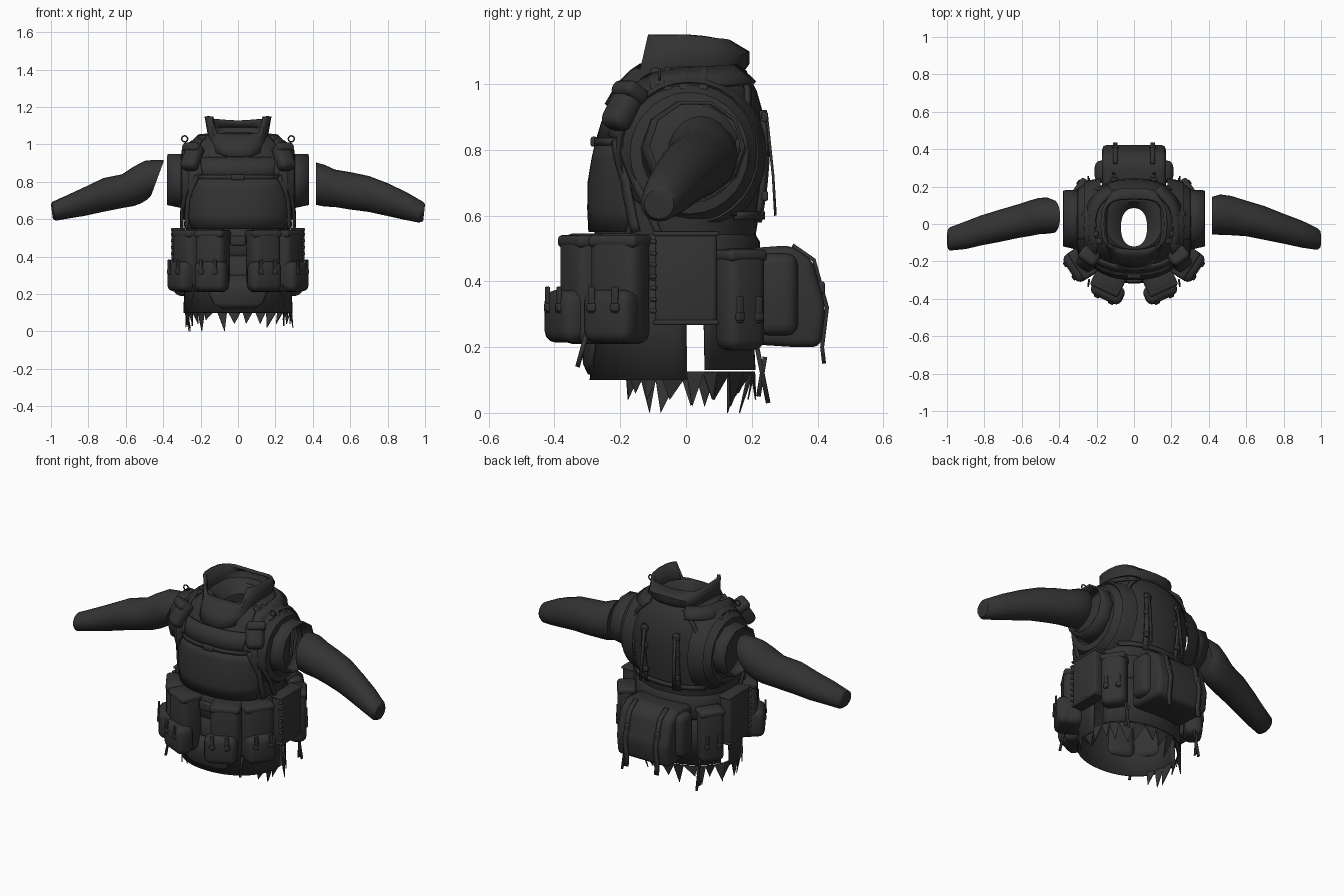
import bpy, bmesh, math, random
from mathutils import Vector, Matrix

random.seed(4)
if "Cube" in bpy.data.objects:
    bpy.data.objects.remove(bpy.data.objects["Cube"], do_unlink=True)

# Single dark cloth colour
CLOTH = (0.033, 0.033, 0.033, 1)
cloth = bpy.data.materials.new("dark_grey_cloth")
cloth.use_nodes = True
cloth.diffuse_color = CLOTH
shader = cloth.node_tree.nodes["Principled BSDF"]
shader.inputs["Base Color"].default_value = CLOTH
shader.inputs["Roughness"].default_value = 0.9
SIDES = (("left", 1), ("right", -1))


def finish(name, bm, thickness=0, smooth=True, angle=40):
    bmesh.ops.recalc_face_normals(bm, faces=bm.faces[:])
    mesh = bpy.data.meshes.new(name)
    bm.to_mesh(mesh)
    bm.free()
    mesh.materials.append(cloth)
    obj = bpy.data.objects.new(name, mesh)
    bpy.context.collection.objects.link(obj)
    if smooth:
        bpy.ops.object.select_all(action='DESELECT')
        obj.select_set(True)
        bpy.context.view_layer.objects.active = obj
        bpy.ops.object.shade_smooth_by_angle(angle=math.radians(angle))
    if thickness:
        shell = obj.modifiers.new("thickness", 'SOLIDIFY')
        shell.thickness = thickness
        shell.offset = 0
    return obj


def loft(name, rings, closed=True, caps=False, thickness=0):
    bm = bmesh.new()
    rows = [[bm.verts.new(p) for p in ring] for ring in rings]
    count = len(rows[0])
    for low, high in zip(rows, rows[1:]):
        for i in range(count if closed else count - 1):
            j = (i + 1) % count
            bm.faces.new((low[i], low[j], high[j], high[i]))
    if caps:
        bm.faces.new(rows[0])
        bm.faces.new(rows[-1])
    return finish(name, bm, thickness)


def box(name, size, matrix, bevel=0.02):
    bm = bmesh.new()
    bmesh.ops.create_cube(bm, size=1)
    bmesh.ops.scale(bm, vec=size, verts=bm.verts[:])
    bmesh.ops.bevel(bm, geom=bm.edges[:], offset=min(bevel, min(size) * 0.4),
                    segments=3, profile=0.5, affect='EDGES')
    bm.transform(matrix)
    return finish(name, bm)


def place(x, y, z, turn=0, tilt=0):
    return (Matrix.Translation((x, y, z)) @ Matrix.Rotation(math.radians(turn), 4, 'Z')
            @ Matrix.Rotation(math.radians(tilt), 4, 'X'))


def ribbon(name, points, normals, width, thickness=0.012):
    left, right = [], []
    for i, p in enumerate(points):
        along = points[min(i + 1, len(points) - 1)] - points[max(i - 1, 0)]
        across = along.cross(normals[i]).normalized() * width / 2
        left.append(p - across)
        right.append(p + across)
    return loft(name, [left, right], closed=False, thickness=thickness)


# Torso stations: height, half width, front y, back y
TORSO = [(0.46, 0.26, -0.27, 0.2), (0.56, 0.28, -0.28, 0.215), (0.68, 0.29, -0.285, 0.235),
         (0.8, 0.295, -0.265, 0.245), (0.9, 0.29, -0.235, 0.238), (0.98, 0.265, -0.195, 0.215),
         (1.03, 0.21, -0.16, 0.19), (1.06, 0.15, -0.135, 0.165)]


def soft(v, power):
    return math.copysign(abs(v) ** power, v)


def oval(angle, z, half, front, back, power=0.88):
    a = math.radians(angle)
    return Vector((half * soft(math.sin(a), power),
                   (front + back) / 2 - (back - front) / 2 * soft(math.cos(a), power), z))


def surf(angle, z, lift=0):
    for low, high in zip(TORSO, TORSO[1:]):
        if z <= high[0]:
            break
    t = (z - low[0]) / (high[0] - low[0])
    half, front, back = (low[k] + (high[k] - low[k]) * t for k in (1, 2, 3))
    return oval(angle, z, half + lift, front - lift, back + lift)


def body_strap(name, stops, width, lift=0.012):
    points = []
    for (a, z), (b, w) in zip(stops, stops[1:]):
        points += [surf(a + (b - a) * i / 6, z + (w - z) * i / 6, lift) for i in range(6)]
    points.append(surf(*stops[-1], lift))
    normals = [Vector((p.x, p.y, max(0, p.z - 0.9) * 2)).normalized() for p in points]
    return ribbon(name, points, normals, width)


# Torso shell with an open neck
TURN = range(0, 360, 10)
shell = [[oval(a, *s) for a in TURN] for s in TORSO]
shell += [[oval(a, *s) for a in TURN] for s in ((1.05, 0.115, -0.13, 0.12), (1.0, 0.07, -0.12, 0.085))]
loft("torso", shell)

# Belly panel and chest bib
for name, rows in (("belly_panel", ((0.55, 56), (0.62, 62), (0.7, 60), (0.77, 50), (0.82, 40))),
                   ("chest_bib", ((0.83, 46), (0.88, 48), (0.93, 44)))):
    loft(name, [[surf(h * i / 8, z, 0.01) for i in range(-8, 9)] for z, h in rows],
         closed=False, thickness=0.016)


# Collar: low front yoke, raised corner points
def collar_top(angle):
    away = min(angle, 360 - angle)
    return 1.055 if away < 40 else 1.15 - 0.03 * max(0, away - 90) / 90


STEPS = range(0, 360, 15)
DIP = {a: math.cos(math.radians(a)) for a in STEPS}
loft("collar", [
    [oval(a, 0.99 - 0.055 * DIP[a], 0.145, -0.24, 0.17, 0.8) for a in STEPS],
    [oval(a, 1.03 - 0.035 * DIP[a], 0.15, -0.205, 0.185, 0.7) for a in STEPS],
    [oval(a, 1.065 - 0.03 * DIP[a], 0.155, -0.165, 0.185, 0.6) for a in STEPS],
    [oval(a, collar_top(a), 0.17, -0.135, 0.135, 0.6) for a in STEPS]], thickness=0.018)


def side_ring(x, y, z, ry, rz, count=20, lean=0):
    turns = [math.tau * i / count for i in range(count)]
    return [(x + lean * math.sin(t), y + ry * math.cos(t), z + rz * math.sin(t)) for t in turns]


# Armholes with a flat layered edge and stub sleeves
for side, s in SIDES:
    loft("armhole_" + side, [side_ring(s * x, y, 0.79, ry, rz, 28) for x, y, ry, rz in
         ((0.18, 0.01, 0.235, 0.25), (0.25, 0.01, 0.222, 0.23), (0.268, 0.01, 0.212, 0.217),
          (0.262, 0.01, 0.206, 0.211), (0.3, 0.01, 0.18, 0.185), (0.305, 0.015, 0.15, 0.15))])
    loft("sleeve_stub_" + side, [side_ring(s * x, y, z, ry, rz, 10) for x, y, z, ry, rz in
         ((0.27, 0.02, 0.8, 0.16, 0.15), (0.378, 0.03, 0.812, 0.145, 0.138))], thickness=0.01)

# Detached sleeves: x, centre y, centre z, half depth, half height, lean
SLEEVES = {
    "left": [(0.418, 0.045, 0.79, 0.1, 0.113, 0), (0.46, 0.05, 0.78, 0.108, 0.112, 0),
             (0.52, 0.045, 0.765, 0.105, 0.1, 0), (0.6, 0.03, 0.752, 0.095, 0.1, 0),
             (0.7, 0.005, 0.735, 0.09, 0.096, 0), (0.8, -0.025, 0.705, 0.08, 0.088, 0),
             (0.9, -0.055, 0.67, 0.072, 0.075, 0), (0.98, -0.08, 0.637, 0.058, 0.055, 0.012),
             (0.995, -0.082, 0.635, 0.045, 0.045, 0.005)],
    "right": [(-0.43, 0.04, 0.82, 0.088, 0.095, 0.035), (-0.465, 0.045, 0.81, 0.097, 0.108, 0.025),
              (-0.51, 0.042, 0.798, 0.097, 0.114, 0.01), (-0.56, 0.03, 0.775, 0.095, 0.105, 0),
              (-0.62, 0.015, 0.75, 0.09, 0.09, 0), (-0.72, -0.01, 0.73, 0.086, 0.09, 0),
              (-0.82, -0.035, 0.695, 0.08, 0.077, 0), (-0.9, -0.06, 0.67, 0.074, 0.065, 0),
              (-0.985, -0.08, 0.642, 0.062, 0.05, -0.01), (-0.995, -0.08, 0.64, 0.05, 0.038, -0.005)]}
for side, stations in SLEEVES.items():
    loft("sleeve_" + side, [side_ring(x, y, z, ry, rz, 20, lean)
         for x, y, z, ry, rz, lean in stations], caps=True)

# Belt and buckle
loft("belt", [[oval(a, z, 0.285 + e, -0.285 - e, 0.22 + e) for a in TURN]
              for z, e in ((0.4, -0.01), (0.42, 0.005), (0.52, 0.005), (0.545, -0.01))])
box("belt_buckle", (0.08, 0.025, 0.05), place(0, -0.3, 0.485), 0.008)
for side, s in SIDES:
    box("buckle_clip_" + side, (0.04, 0.02, 0.035), place(s * 0.065, -0.295, 0.485, s * 10), 0.006)


# Skirt in two halves with side slits
def skirt(angle, z, lift=0):
    flare = 0.02 * (0.5 - z) / 0.4 + lift
    return oval(angle, z, 0.27 + flare, -0.27 - flare, 0.19 + flare, 0.95)


for name, start, end, low in (("skirt_front", -99, 99, 0.1), ("skirt_back", 112, 248, 0.13)):
    angles = [start + (end - start) * i / 24 for i in range(25)]
    loft(name, [[skirt(a, z) for a in angles] for z in (0.5, 0.3, low)], closed=False, thickness=0.006)

# Torn hem spikes around the sides and back
hem = bmesh.new()
a = 58
while a < 302:
    span = random.uniform(11, 22)
    tip = skirt(a + span * random.uniform(0.2, 0.9), random.choice((0, 0.02, 0.04, 0.06)),
                random.uniform(-0.05, 0.01))
    hem.faces.new([hem.verts.new(p) for p in (skirt(a, 0.125), skirt(a + span, 0.125), tip)])
    a += span * 0.9
finish("torn_hem", hem, thickness=0.004, smooth=False)
flap = [(0.12, 14, 0.004), (0.15, 24, 0.02), (0.22, 30, 0.028), (0.3, 28, 0.01)]
loft("front_flap", [[skirt(h * i / 8, z, e) for i in range(-8, 9)] for z, h, e in flap],
     closed=False, thickness=0.012)


def pouch(name, x, y, turn, width, depth, low, high, pocket=0, shift=0):
    base, tall = place(x, y, (low + high) / 2, turn), high - low

    def part(label, size, dx, dy, dz, bevel=0.006):
        box(name + label, size, base @ Matrix.Translation((dx, dy, dz)), bevel)

    part("_body", (width, depth, tall), 0, 0, 0, 0.035)
    part("_lid", (width * 1.01, depth * 1.02, tall * 0.12), 0, 0, tall * 0.43, 0.03)
    face = -depth / 2
    if pocket:
        part("_pocket", (pocket, 0.1, tall * 0.48), shift, face + 0.01, -tall * 0.25, 0.035)
        face -= 0.04
    for d in (-1, 1):
        part("_strap", (0.022, 0.01, 0.08), shift + d * width * 0.25, face, -tall * 0.1)
        part("_clip", (0.03, 0.016, 0.025), shift + d * width * 0.25, face, -tall * 0.17)


# Belt pouches on both sides
for side, s in SIDES:
    pouch("front_pouch_" + side, s * 0.135, -0.3, s * 25, 0.165, 0.13, 0.21, 0.545, 0.18, s * -0.02)
    pouch("hip_pouch_" + side, s * 0.265, -0.2, s * 57, 0.17, 0.11, 0.21, 0.545, 0.17)
    pouch("rear_pouch_" + side, s * 0.275, 0.165, s * 125, 0.14, 0.1, 0.19, 0.5)
    box("side_case_" + side, (0.07, 0.19, 0.28), place(s * 0.32, 0, 0.41), 0.015)
    for z in (0.275, 0.545):
        box("side_case_trim_" + side, (0.075, 0.2, 0.015), place(s * 0.32, 0, z), 0.005)
    for i in range(7):
        box("case_lacing_" + side, (0.018, 0.02, 0.014), place(s * 0.35, -0.1, 0.31 + i * 0.035), 0.005)
    # Loose strap ends
    for y, top, low, drift in ((0.2, 0.28, 0.03, 0.05), (0.24, 0.17, 0.05, -0.02), (-0.3, 0.25, 0.14, -0.03)):
        ribbon("strap_end_" + side, [Vector((s * 0.24, y, top)), Vector((s * 0.245, y + drift, low))],
               [Vector((s, 0, 0))] * 2, 0.014, 0.008)

# Large back pouch from a side profile
bm = bmesh.new()
profile = [(0.18, 0.21), (0.18, 0.5), (0.32, 0.51), (0.385, 0.465), (0.425, 0.32), (0.41, 0.2), (0.33, 0.2)]
section = bm.faces.new([bm.verts.new((-0.17, y, z)) for y, z in profile])
moved = bmesh.ops.extrude_face_region(bm, geom=[section])["geom"]
bmesh.ops.translate(bm, vec=(0.34, 0, 0), verts=[v for v in moved if isinstance(v, bmesh.types.BMVert)])
bmesh.ops.bevel(bm, geom=bm.edges[:], offset=0.026, segments=3, profile=0.5, affect='EDGES')
finish("back_pouch", bm)
for side, s in SIDES:
    box("back_pouch_pocket_" + side, (0.09, 0.12, 0.25), place(s * 0.165, 0.28, 0.36), 0.035)
    path = [Vector((s * 0.1, y + 0.004, z)) for y, z in profile[2:6]] + [Vector((s * 0.1, 0.42, 0.15))]
    ribbon("back_pouch_strap_" + side, path, [Vector((0, 1, 0.4))] * len(path), 0.025)
    box("back_pouch_clip_" + side, (0.035, 0.025, 0.04), place(s * 0.1, 0.41, 0.38), 0.008)

# Harness straps
body_strap("chest_strap", [(-42, 0.825), (42, 0.825)], 0.022, 0.018)
box("chest_clip", (0.07, 0.02, 0.03), place(0, -0.28, 0.825), 0.006)
body_strap("back_band", [(130, 0.6), (230, 0.6)], 0.025)
for side, s in SIDES:
    body_strap("shoulder_strap_" + side, [(s * 150, 1.03), (s * 90, 1.02), (s * 58, 1.0),
               (s * 48, 0.95), (s * 43, 0.83)], 0.08, 0.015)
    body_strap("harness_strap_" + side, [(s * 42, 0.83), (s * 58, 0.7), (s * 66, 0.55)], 0.028, 0.02)
    body_strap("side_strap_" + side, [(s * 50, 0.82), (s * 72, 0.65), (s * 82, 0.54)], 0.022, 0.025)
    body_strap("back_strap_" + side, [(s * 162, 0.92), (s * 162, 0.58)], 0.03)
    body_strap("back_yoke_" + side, [(s * 150, 1.04), (s * 140, 0.95), (s * 125, 0.8), (s * 128, 0.6)], 0.02)
    for z in (0.66, 0.8, 0.9):
        box("back_clip_" + side, (0.042, 0.02, 0.03), place(s * 0.105, 0.24, z), 0.006)
    ribbon("back_strap_tail_" + side, [Vector((s * 0.1, 0.245, 0.91)), Vector((s * 0.105, 0.265, 0.72)),
           Vector((s * 0.11, 0.272, 0.6))], [Vector((0, 1, 0))] * 3, 0.016, 0.008)
    # Shoulder padding ribs, pouch and ring
    for i in range(4):
        box("shoulder_rib_" + side, (0.1, 0.03, 0.02),
            Matrix.Translation(surf(s * (60 + i * 13), 1.012, 0.01)) @ Matrix.Rotation(s * 0.75, 4, 'Y'), 0.008)
    box("shoulder_pouch_" + side, (0.1, 0.075, 0.15), place(s * 0.245, -0.19, 0.93, s * 35, -32), 0.03)
    box("shoulder_pouch_flap_" + side, (0.105, 0.085, 0.05), place(s * 0.24, -0.17, 0.975, s * 35, -32), 0.02)
    bpy.ops.mesh.primitive_torus_add(major_radius=0.016, minor_radius=0.004, major_segments=12,
                                     minor_segments=6, location=(s * 0.285, -0.08, 1.03),
                                     rotation=(math.pi / 2, 0, 0))
    ring = bpy.context.object
    ring.name = "shoulder_ring_" + side
    ring.data.materials.append(cloth)
    bpy.ops.object.shade_smooth()
